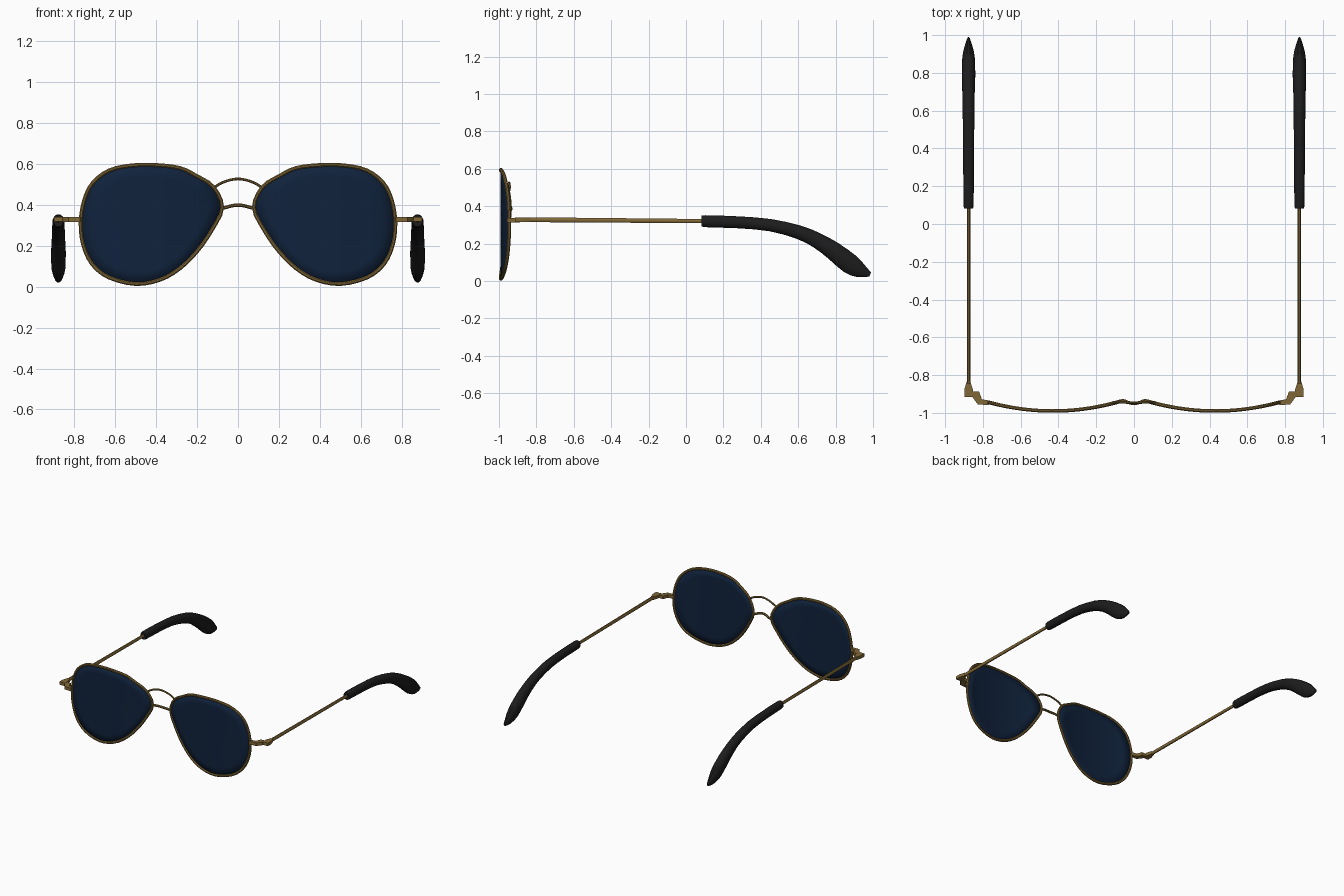
import bpy, bmesh, math
from mathutils import Vector

if "Cube" in bpy.data.objects:
    bpy.data.objects.remove(bpy.data.objects["Cube"])


def material(name, rgb):
    m = bpy.data.materials.new(name)
    m.diffuse_color = (*rgb, 1)
    m.use_nodes = True
    m.node_tree.nodes["Principled BSDF"].inputs["Base Color"].default_value = m.diffuse_color
    return m


GOLD = material("gold_metal", (0.22, 0.14, 0.038))
GLASS = material("dark_blue_glass", (0.005, 0.016, 0.045))
RUBBER = material("black_rubber", (0.012, 0.012, 0.012))


def finish(name, bm, mat, mirror=True):
    bmesh.ops.recalc_face_normals(bm, faces=bm.faces)
    me = bpy.data.meshes.new(name)
    bm.to_mesh(me)
    bm.free()
    me.materials.append(mat)
    ob = bpy.data.objects.new(name, me)
    bpy.context.collection.objects.link(ob)
    bpy.ops.object.select_all(action='DESELECT')
    bpy.context.view_layer.objects.active = ob
    ob.select_set(True)
    bpy.ops.object.shade_smooth_by_angle(angle=math.radians(40))
    if mirror:
        ob.modifiers.new("mirror", 'MIRROR').use_mirror_merge = False
    return ob


def smooth_path(pts, steps, closed=False):
    """Catmull-Rom through points of any dimension."""
    n, out = len(pts), []
    pick = lambda i: pts[i % n] if closed else pts[max(0, min(n - 1, i))]
    for i in range(n if closed else n - 1):
        a, b, c, d = (pick(i + k) for k in (-1, 0, 1, 2))
        for s in range(steps):
            t = s / steps
            out.append(tuple(0.5 * (2 * q + (r - p) * t + (2 * p - 5 * q + 4 * r - w) * t * t
                                    + (3 * q - p - 3 * r + w) * t ** 3)
                             for p, q, r, w in zip(a, b, c, d)))
    return out if closed else out + [tuple(pts[-1])]


def tube(name, pts, ref, mat, sides=8, closed=False, mirror=True):
    """Loft ellipses along (x, y, z, half_across, half_along_ref) stations."""
    bm = bmesh.new()
    n, rings = len(pts), []
    for i, p in enumerate(pts):
        j, k = ((i - 1) % n, (i + 1) % n) if closed else (max(i - 1, 0), min(i + 1, n - 1))
        t = (Vector(pts[k][:3]) - Vector(pts[j][:3])).normalized()
        side = t.cross(Vector(ref)).normalized()
        up = side.cross(t)
        ring = []
        for s in range(sides):
            a = 2 * math.pi * (s + 0.5) / sides
            ring.append(bm.verts.new(Vector(p[:3]) + side * p[3] * math.cos(a) + up * p[4] * math.sin(a)))
        rings.append(ring)
    for i in range(n if closed else n - 1):
        r, q = rings[i], rings[(i + 1) % n]
        for s in range(sides):
            u = (s + 1) % sides
            bm.faces.new((r[s], r[u], q[u], q[s]))
    if not closed:
        bm.faces.new(rings[0])
        bm.faces.new(rings[-1])
    return finish(name, bm, mat, mirror)


def plate(name, outline, z0, z1, mat):
    """Top-view outline extruded in z."""
    bm = bmesh.new()
    f = bm.faces.new([bm.verts.new((x, y, z0)) for x, y in outline])
    new = bmesh.ops.extrude_face_region(bm, geom=[f])['geom']
    bmesh.ops.translate(bm, vec=(0, 0, z1 - z0), verts=[v for v in new if isinstance(v, bmesh.types.BMVert)])
    return finish(name, bm, mat)


def bend(x):
    return -0.99 + 0.4 * (x - 0.43) ** 2


# Teardrop lens outline (x, z)
outline = smooth_path([
    (.077, .385), (.120, .486), (.205, .541), (.282, .578), (.40, .593), (.52, .591),
    (.628, .567), (.708, .507), (.750, .423), (.768, .314), (.756, .205), (.712, .109),
    (.630, .044), (.498, .012), (.380, .033), (.285, .087), (.199, .172), (.127, .276)], 3, True)

# Rims
tube("lens_rim", [(x, bend(x), z, .010, .010) for x, z in outline], (0, 1, 0), GOLD, closed=True)

# Lenses: concentric rings following the bend
bm = bmesh.new()
cx, cz = .44, .31
rings = [[bm.verts.new((cx + (x - cx) * s, bend(cx + (x - cx) * s), cz + (z - cz) * s)) for x, z in outline]
         for s in (1, .8, .6, .4, .2)]
n = len(outline)
for r, q in zip(rings, rings[1:]):
    for i in range(n):
        bm.faces.new((r[i], r[(i + 1) % n], q[(i + 1) % n], q[i]))
bm.faces.new(rings[-1])
lens = finish("lens", bm, GLASS)
sol = lens.modifiers.new("thickness", 'SOLIDIFY')
sol.thickness, sol.offset = .005, 0


# Bridges
def bridge(name, half, radius):
    pts = [(-x, y, z) for x, y, z in half[:0:-1]] + half[::-1][-1:] + half[1:]
    tube(name, [(*p, radius, radius) for p in smooth_path(pts, 4)], (0, 1, 0), GOLD, mirror=False)


bridge("upper_bridge", [(0, -.946, .525), (.045, -.945, .518), (.085, -.943, .503), (.115, -.945, .484)], .007)
bridge("lower_bridge", [(0, -.950, .397), (.03, -.945, .394), (.055, -.936, .387), (.078, -.938, .382)], .009)

# End pieces and hinges
plate("end_piece", [(.765, -.935), (.770, -.958), (.826, -.956), (.846, -.930), (.856, -.915),
                    (.856, -.888), (.820, -.888), (.805, -.928)], .314, .338, GOLD)
plate("hinge", [(.853, -.915), (.898, -.915), (.898, -.875), (.886, -.835), (.866, -.835), (.853, -.875)],
      .316, .340, GOLD)

# Temple arms
tube("temple_arm", [(.876, -.87, .328, .010, .009), (.876, -.84, .328, .014, .010),
                    (.876, .15, .320, .012, .010)], (1, 0, 0), GOLD)

# Curved ear tips
tip = [(.088, .320, .026, .022), (.10, .320, .033, .028), (.28, .314, .033, .029), (.45, .299, .034, .031),
       (.60, .262, .038, .032), (.70, .218, .043, .034), (.79, .160, .051, .037), (.875, .093, .056, .034),
       (.935, .055, .040, .022), (.985, .036, .012, .006)]
tube("ear_tip", [(.876, *p) for p in smooth_path(tip, 2)], (1, 0, 0), RUBBER, sides=12)
